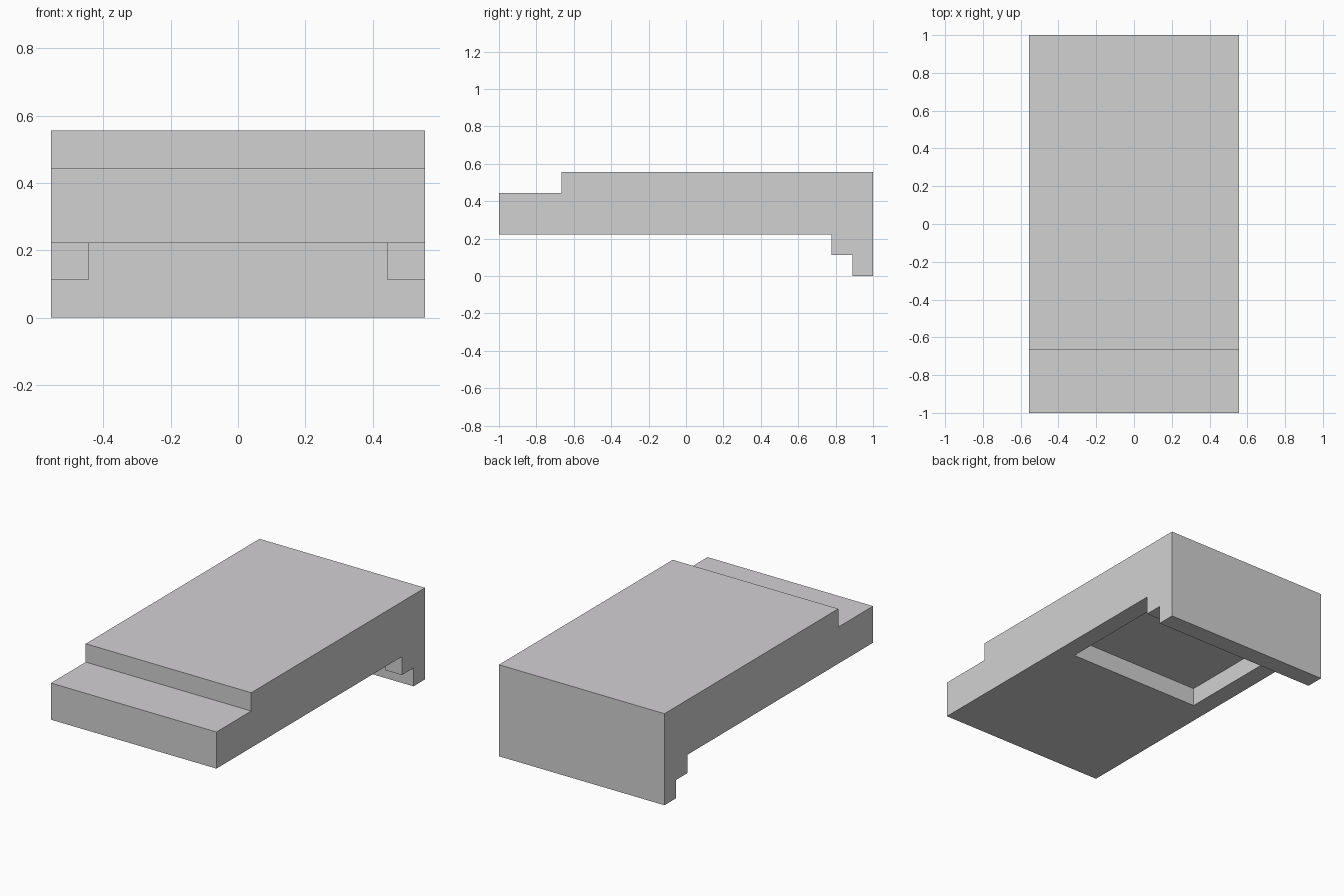
import bpy, bmesh

default = bpy.data.objects.get("Cube")
if default:
    bpy.data.objects.remove(default, do_unlink=True)

U = 1 / 9  # module: every size is a whole number of these

grey = bpy.data.materials.new("light_grey")
grey.use_nodes = True
colour = (0.65, 0.64, 0.65, 1)
grey.diffuse_color = colour
grey.node_tree.nodes["Principled BSDF"].inputs["Base Color"].default_value = colour


def extrude_profile(name, points, half_width):
    """Extrude a closed (y, z) side profile across x, centred on x = 0."""
    bm = bmesh.new()
    verts = [bm.verts.new((-half_width * U, y * U, z * U)) for y, z in points]
    face = bm.faces.new(verts)
    grown = bmesh.ops.extrude_face_region(bm, geom=[face])["geom"]
    moved = [g for g in grown if isinstance(g, bmesh.types.BMVert)]
    bmesh.ops.translate(bm, verts=moved, vec=(2 * half_width * U, 0, 0))
    bmesh.ops.recalc_face_normals(bm, faces=bm.faces)
    mesh = bpy.data.meshes.new(name)
    bm.to_mesh(mesh)
    bm.free()
    mesh.materials.append(grey)
    obj = bpy.data.objects.new(name, mesh)
    bpy.context.collection.objects.link(obj)
    return obj


# Stepped slab with a low front ledge, a rear wall and stepped side brackets
body = extrude_profile("stepped_body", [
    (-9, 2), (7, 2), (7, 1), (8, 1), (8, 0), (9, 0),
    (9, 5), (-6, 5), (-6, 4), (-9, 4)], 5)

# Underside recess, which also leaves only the outer ends of the brackets
cutter = extrude_profile("recess_cutter", [(0, -1), (8, -1), (8, 3), (0, 3)], 4)
cutter.hide_render = True

cut = body.modifiers.new("recess", "BOOLEAN")
cut.operation = "DIFFERENCE"
cut.solver = "EXACT"
cut.object = cutter
bpy.context.view_layer.objects.active = body
bpy.ops.object.modifier_apply(modifier=cut.name)
bpy.data.objects.remove(cutter, do_unlink=True)
